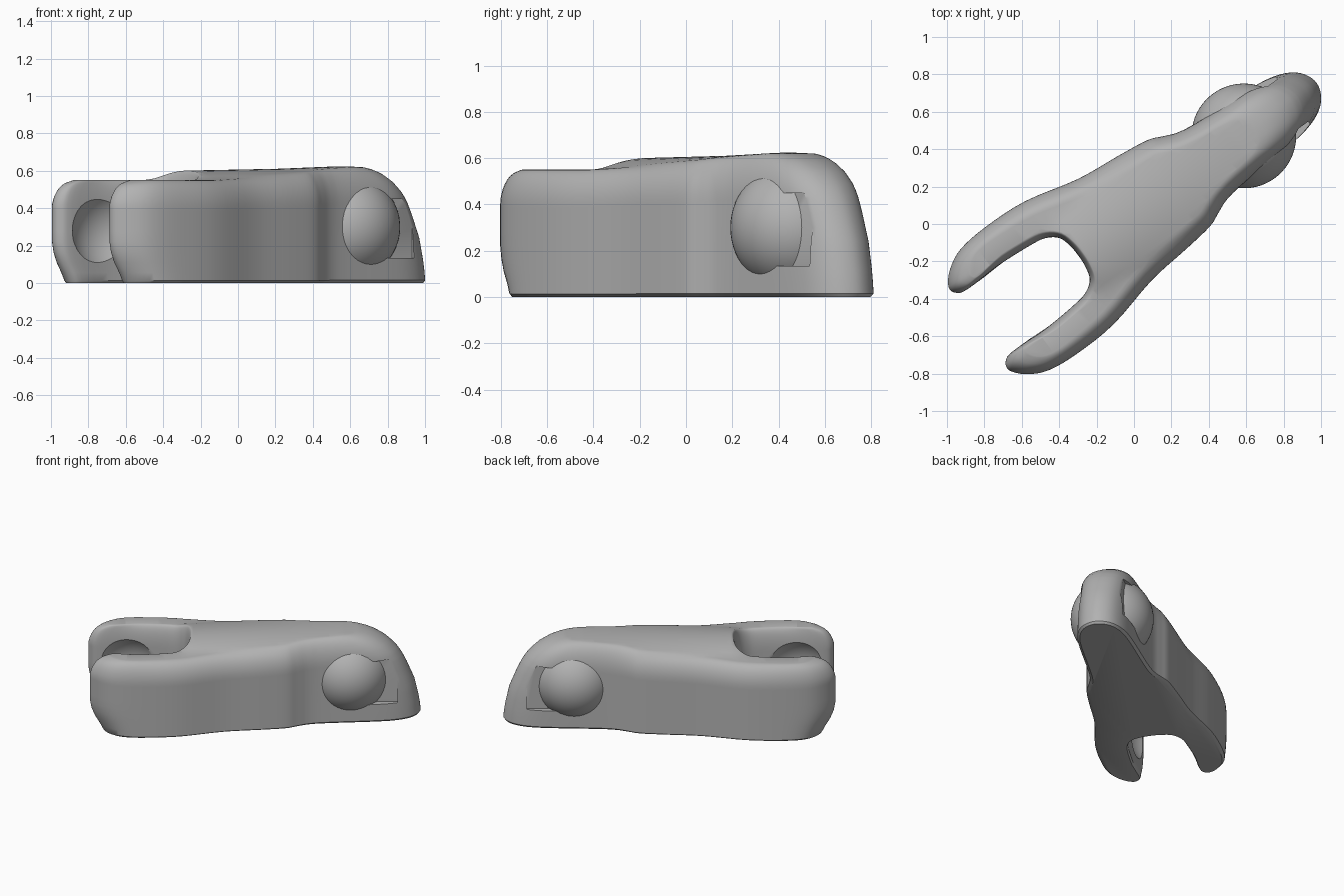
import bpy, bmesh, math
from mathutils import Vector

if "Cube" in bpy.data.objects:
    bpy.data.objects.remove(bpy.data.objects["Cube"])

ANGLE = math.radians(36)
SHIFT = Vector((-0.021, 0.029, 0))

grey = bpy.data.materials.new("plain grey")
grey.use_nodes = True
COLOUR = (0.45, 0.45, 0.45, 1)
grey.diffuse_color = COLOUR
grey.node_tree.nodes["Principled BSDF"].inputs["Base Color"].default_value = COLOUR


def make_object(name, bm):
    mesh = bpy.data.meshes.new(name)
    bm.to_mesh(mesh)
    bm.free()
    ob = bpy.data.objects.new(name, mesh)
    bpy.context.collection.objects.link(ob)
    mesh.materials.append(grey)
    return ob


def ball(name, u, z, radius):
    bm = bmesh.new()
    bmesh.ops.create_uvsphere(bm, u_segments=64, v_segments=32, radius=radius)
    bmesh.ops.translate(bm, verts=bm.verts, vec=(u, 0, z))
    return make_object(name, bm)


def box(name, low, high):
    bm = bmesh.new()
    bmesh.ops.create_cube(bm, size=1)
    low, high = Vector(low), Vector(high)
    bmesh.ops.scale(bm, verts=bm.verts, vec=high - low)
    bmesh.ops.translate(bm, verts=bm.verts, vec=(low + high) / 2)
    return make_object(name, bm)


def activate(ob):
    bpy.ops.object.select_all(action='DESELECT')
    ob.select_set(True)
    bpy.context.view_layer.objects.active = ob


def carve(ob, cutter):
    cutter.hide_render = True
    mod = ob.modifiers.new("carve", 'BOOLEAN')
    mod.operation = 'DIFFERENCE'
    mod.solver = 'EXACT'
    mod.object = cutter
    activate(ob)
    bpy.ops.object.modifier_apply(modifier=mod.name)
    bpy.data.objects.remove(cutter)


def lookup(table, x):
    if x <= table[0][0]:
        return table[0][1]
    for (a, fa), (b, fb) in zip(table, table[1:]):
        if x <= b:
            return fa + (fb - fa) * (x - a) / (b - a)
    return table[-1][1]


def smooth_closed(points, steps):
    out, n = [], len(points)
    for i in range(n):
        a, b, c, d = (Vector(points[(i + k) % n]) for k in (-1, 0, 1, 2))
        for s in range(steps):
            t = s / steps
            out.append(0.5 * (2 * b + (c - a) * t + (2 * a - 5 * b + 4 * c - d) * t * t
                              + (3 * b - a - 3 * c + d) * t ** 3))
    return out


# Half outline from nose round one arm to the crotch: length, half width, edge rounding
half = [(1.235, 0, .05), (1.21, .075, .05), (1.15, .13, .06), (1.05, .168, .07),
        (.9, .187, .075), (.6, .205, .075), (.48, .222, .08), (.4, .253, .085),
        (.32, .285, .09), (.15, .308, .095), (-.1, .335, .095), (-.4, .405, .09),
        (-.65, .418, .08), (-.83, .4, .065), (-.94, .345, .04), (-1, .275, .025),
        (-.985, .225, .02), (-.92, .205, .025), (-.7, .21, .04), (-.5, .196, .04),
        (-.42, .178, .035), (-.365, .135, .03), (-.345, .07, .03), (-.34, 0, .03)]
outline = smooth_closed(half + [(u, -w, d) for u, w, d in half[-2:0:-1]], 4)

# Height levels (fraction of height, share of edge rounding)
levels = [(0, .25), (.025, 0)] + [(.1 * i, 0) for i in range(1, 8)]
for i in range(11):
    a = math.pi / 2 * i / 10
    levels.append((.72 + .28 * math.sin(a), 1 - math.cos(a)))

# Side profile of the nose and fork ends, and of the top
NOSE = [(0, 1.235), (.1, 1.225), (.25, 1.193), (.42, 1.125), (.5, 1.075), (.56, 1.015),
        (.6, .95), (.62, .895), (.63, .84)]
FORK = [(0, -.91), (.03, -.92), (.13, -.98), (.2, -1), (.42, -1), (.46, -.99),
        (.5, -.97), (.53, -.94), (.55, -.88)]
TOP = [(-.35, .55), (.3, .58), (.7, .605)]


def shape(co):
    u, w, t = co
    if u > .5:
        u = .5 + (u - .5) * (lookup(NOSE, t * .63) - .5) / .735
    elif u < -.6:
        u = -.6 + (u + .6) * (-.6 - lookup(FORK, t * .55)) / .4
    s = min(1, max(0, (u + .44) / .12))
    crown = (.04 - .03 * u) * s * s * (3 - 2 * s) * max(0, 1 - (w / .25) ** 2)
    return Vector((u, w, t * lookup(TOP, u) + crown * t ** 4))


# Body: stacked outlines
bm = bmesh.new()
n = len(outline)
rings = []
for t, k in levels:
    ring = []
    for i, p in enumerate(outline):
        tan = outline[(i + 1) % n] - outline[i - 1]
        inward = Vector((-tan.y, tan.x)).normalized() * p.z * k
        ring.append(bm.verts.new((p.x + inward.x, p.y + inward.y, t)))
    rings.append(ring)
for a, b in zip(rings, rings[1:]):
    for i in range(n):
        j = (i + 1) % n
        bm.faces.new((a[i], a[j], b[j], b[i]))
bm.faces.new(rings[0][::-1])
bm.faces.new(rings[-1])

# Grid the top so that it can be crowned
cuts = [((-.9 + .04 * i, 0, 0), (1, 0, 0)) for i in range(52)]
cuts += [((0, -.24 + .04 * i, 0), (0, 1, 0)) for i in range(13)]
for point, normal in cuts:
    faces = [f for f in bm.faces if all(v.co.z > .9999 for v in f.verts)]
    geom = set(faces)
    for f in faces:
        geom.update(f.edges)
        geom.update(f.verts)
    bmesh.ops.bisect_plane(bm, geom=list(geom), dist=1e-5, plane_co=point, plane_no=normal)
for v in bm.verts:
    v.co = shape(v.co)
bmesh.ops.recalc_face_normals(bm, faces=bm.faces)
body = make_object("forked_link_body", bm)

# Sockets inside the fork arms, and shallow slots ahead of the ball
carve(body, ball("socket_cutter", -.745, .28, .27))
for side in (-1, 1):
    w = sorted((side * .14, side * .5))
    carve(body, box("slot_cutter", (.75, w[0], .135), (1.075, w[1], .45)))

# Ball joint through the head
joint = ball("ball_joint", .752, .3, .28)

for ob in (body, joint):
    ob.rotation_euler.z = ANGLE
    ob.location = SHIFT
    activate(ob)
    bpy.ops.object.shade_smooth_by_angle(angle=math.radians(35))
